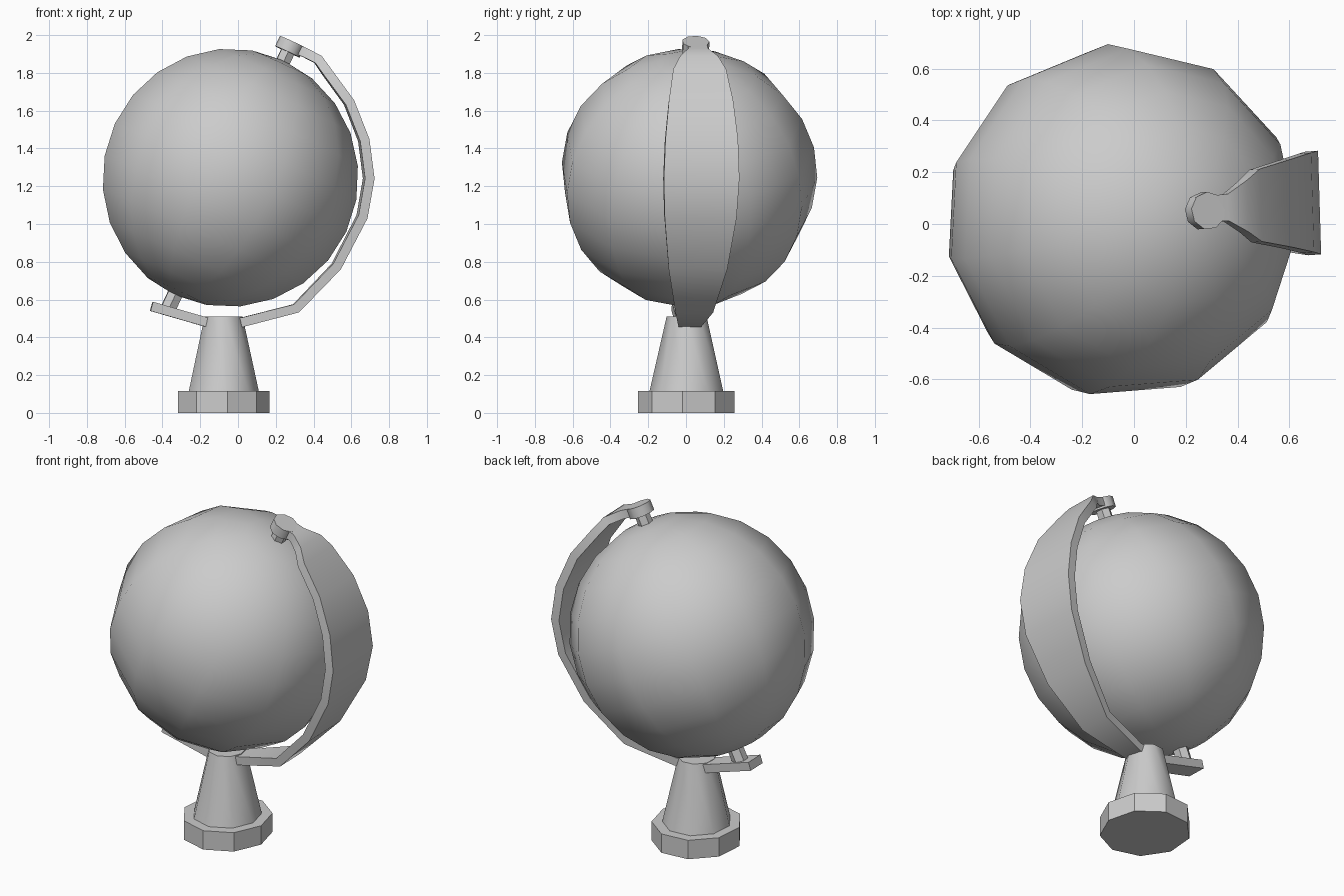
import bpy, bmesh, math
from mathutils import Vector, Matrix

if "Cube" in bpy.data.objects:
    bpy.data.objects.remove(bpy.data.objects["Cube"])

YAW = math.radians(4.5)
TILT = math.radians(25)
CENTER = Vector((-0.047, 0.012, 1.245))
AXIS_CENTER = Vector((-0.047, 0.025, 1.245))
ORIENT = Matrix.Rotation(YAW, 4, 'Z') @ Matrix.Rotation(TILT, 4, 'Y')


def finish(name, bm, smooth=None):
    bmesh.ops.recalc_face_normals(bm, faces=bm.faces)
    me = bpy.data.meshes.new(name)
    bm.to_mesh(me)
    bm.free()
    ob = bpy.data.objects.new(name, me)
    bpy.context.collection.objects.link(ob)
    if smooth:
        bpy.ops.object.select_all(action='DESELECT')
        bpy.context.view_layer.objects.active = ob
        ob.select_set(True)
        bpy.ops.object.shade_smooth_by_angle(angle=math.radians(smooth))
    return ob


def frustum(name, sides, r1, r2, z1, z2, matrix, smooth=None):
    bm = bmesh.new()
    bmesh.ops.create_cone(bm, cap_ends=True, segments=sides, radius1=r1,
                          radius2=r2, depth=z2 - z1,
                          matrix=matrix @ Matrix.Translation((0, 0, (z1 + z2) / 2)))
    return finish(name, bm, smooth)


# Base slab and tapered column (blender's cone starts at +x or +y; aim a vertex at 25 deg)
stand = Matrix.Translation((-0.078, 0.005, 0)) @ Matrix.Diagonal((0.95, 1, 1, 1)) \
    @ Matrix.Rotation(math.radians(25), 4, 'Z')
frustum("base", 9, 0.26, 0.26, 0, 0.115, stand)
frustum("column", 9, 0.2, 0.108, 0.11, 0.51, stand, 45)

# Globe, tilted on its axis
bm = bmesh.new()
bmesh.ops.create_uvsphere(bm, u_segments=11, v_segments=12, radius=0.685,
                          matrix=Matrix.Translation(CENTER) @ ORIENT)
finish("globe", bm, 50)

# Axis pins and the top cap
axis = Matrix.Translation(AXIS_CENTER) @ ORIENT
frustum("top_pin", 6, 0.042, 0.042, 0.62, 0.76, axis)
frustum("bottom_pin", 6, 0.045, 0.045, -0.77, -0.62, axis)
frustum("top_cap", 9, 0.073, 0.073, 0.735, 0.795, axis, 45)

# Curved arm: outer profile x, z and half width
path = [(0.29, 1.962, 0.05), (0.365, 1.93, 0.052), (0.44, 1.89, 0.1),
        (0.49, 1.82, 0.14), (0.61, 1.655, 0.17), (0.69, 1.45, 0.192),
        (0.717, 1.24, 0.2), (0.68, 1.03, 0.19), (0.54, 0.76, 0.155),
        (0.32, 0.532, 0.1), (0.025, 0.455, 0.06), (-0.17, 0.455, 0.058),
        (-0.465, 0.54, 0.06)]
bm = bmesh.new()
rings = []
for i, (x, z, w) in enumerate(path):
    a, b = path[max(i - 1, 0)], path[min(i + 1, len(path) - 1)]
    t = Vector((b[0] - a[0], b[1] - a[1])).normalized()
    ring = []
    for depth, side in ((0, -w), (0, w), (0.05, w), (0.05, -w)):
        px, pz = x + t.y * depth, z - t.x * depth
        ring.append(bm.verts.new((px - 0.03 * side,
                                  0.013 + 0.077 * px + 0.012 * pz + side, pz)))
    rings.append(ring)
for r, s in zip(rings, rings[1:]):
    for k in range(4):
        bm.faces.new((r[k], r[(k + 1) % 4], s[(k + 1) % 4], s[k]))
bm.faces.new(rings[0])
bm.faces.new(rings[-1])
finish("arm", bm, 40)
